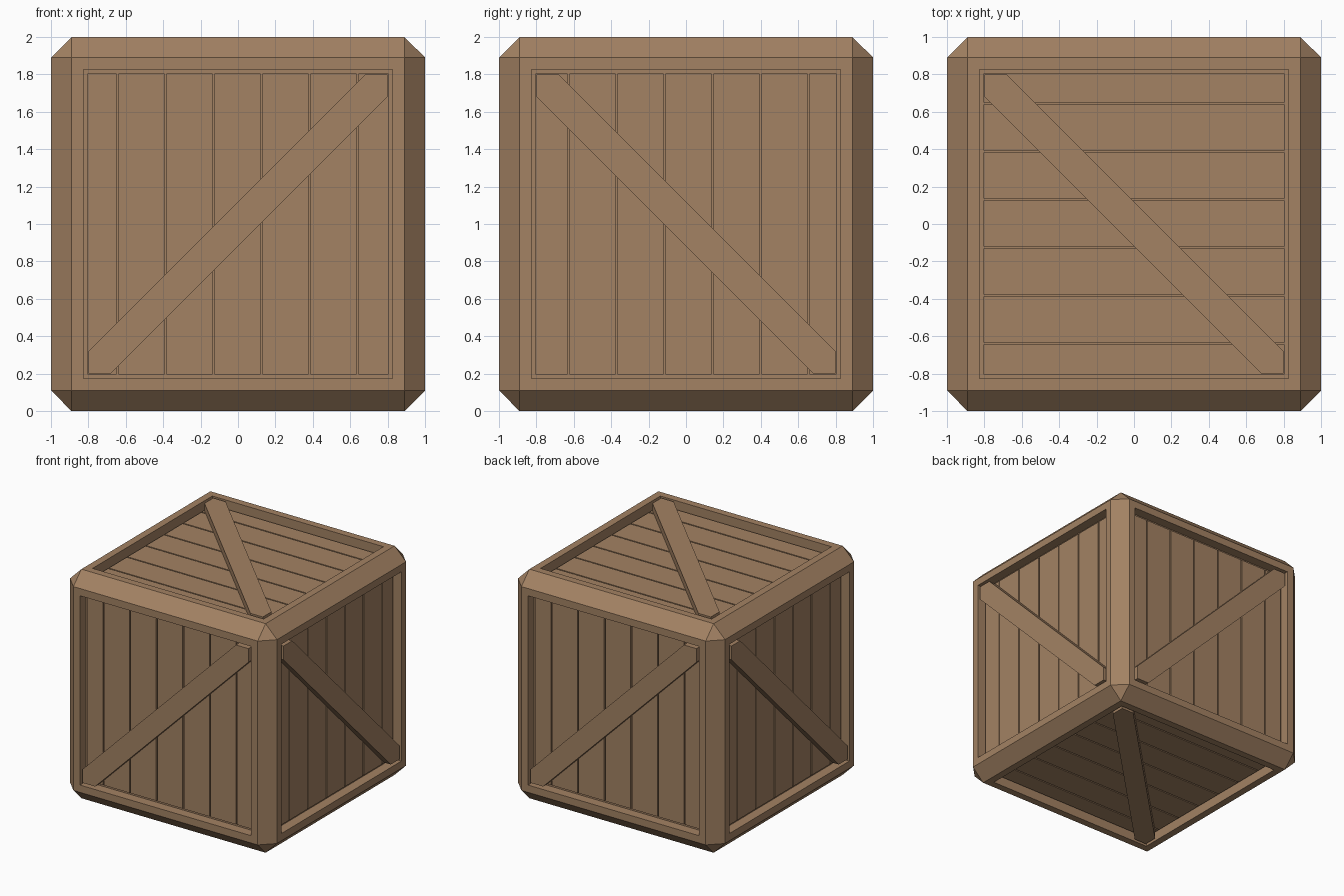
import bpy, bmesh
from mathutils import Matrix, Vector

if "Cube" in bpy.data.objects:
    bpy.data.objects.remove(bpy.data.objects["Cube"])

wood = bpy.data.materials.new("brown_wood")
wood.diffuse_color = (0.366, 0.223, 0.125, 1)
wood.use_nodes = True
wood.node_tree.nodes["Principled BSDF"].inputs["Base Color"].default_value = wood.diffuse_color

INNER = 0.80      # half size of the recessed panel
CHAMFER = 0.11
RECESS = 0.065    # depth of plank surface
GROOVE = 0.02     # depth of gaps between planks
PITCH = 0.2567    # plank spacing
GAP = 0.011


def finish(bm, name, matrix):
    bm.transform(matrix)
    bmesh.ops.recalc_face_normals(bm, faces=bm.faces)
    mesh = bpy.data.meshes.new(name)
    bm.to_mesh(mesh)
    bm.free()
    mesh.materials.append(wood)
    bpy.context.collection.objects.link(bpy.data.objects.new(name, mesh))


def prism(bm, outline, z0, z1):
    low = [bm.verts.new((u, v, z0)) for u, v in outline]
    high = [bm.verts.new((u, v, z1)) for u, v in outline]
    bm.faces.new(low[::-1])
    bm.faces.new(high)
    n = len(outline)
    for i in range(n):
        j = (i + 1) % n
        bm.faces.new((low[i], low[j], high[j], high[i]))


# Chamfered frame with a square recess in every side
bm = bmesh.new()
bmesh.ops.create_cube(bm, size=2)
bmesh.ops.bevel(bm, geom=bm.edges[:], offset=CHAMFER, segments=1,
                affect='EDGES', profile=0.5)
sides = [f for f in bm.faces if f.calc_area() > 2]
bmesh.ops.inset_individual(bm, faces=sides, thickness=1 - CHAMFER - INNER)
for f in sides:
    normal = f.normal.copy()
    out = bmesh.ops.extrude_discrete_faces(bm, faces=[f])["faces"][0]
    bmesh.ops.translate(bm, verts=out.verts[:],
                        vec=-normal * (RECESS + GROOVE))
finish(bm, "crate_frame", Matrix.Translation((0, 0, 1)))

# Planks and diagonal brace per side: u across planks, v along planks
X, Y, Z = Vector((1, 0, 0)), Vector((0, 1, 0)), Vector((0, 0, 1))
layout = {
    "front": (X, Z, 1, -0.0025),
    "back": (-X, Z, 1, -0.0025),
    "right": (Y, Z, -1, 0.0125),
    "left": (-Y, Z, -1, 0.0125),
    "top": (Y, -X, 1, 0.003),
    "bottom": (Y, X, 1, 0.003),
}
for side, (u, v, slope, shift) in layout.items():
    m = Matrix((u, v, u.cross(v))).transposed().to_4x4()
    m = Matrix.Translation((0, 0, 1)) @ m

    bm = bmesh.new()
    reach = INNER + 0.004
    for i in range(-3, 4):
        a = -reach if i == -3 else (i - 0.5) * PITCH + shift + GAP / 2
        b = reach if i == 3 else (i + 0.5) * PITCH + shift - GAP / 2
        prism(bm, [(a, -reach), (b, -reach), (b, reach), (a, reach)],
              1 - RECESS - GROOVE - 0.005, 1 - RECESS)
    finish(bm, side + "_planks", m)

    bm = bmesh.new()
    e, k = INNER, INNER - 0.12
    outline = [(-e, -e), (-k, -e), (e, k), (e, e), (k, e), (-e, -k)]
    prism(bm, [(p * slope, q) for p, q in outline], 1 - RECESS - 0.005, 1)
    finish(bm, side + "_brace", m)
